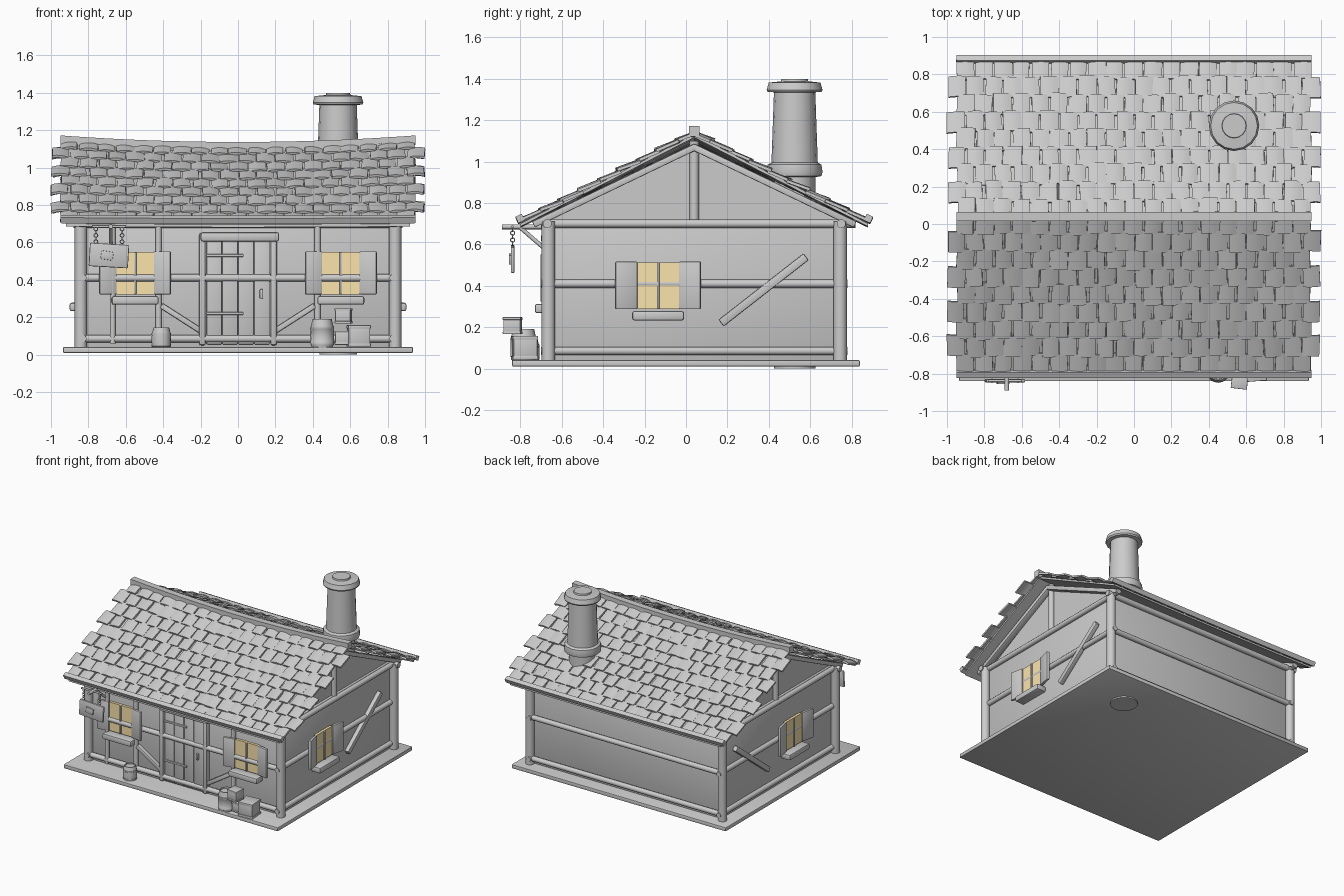
import bpy, bmesh, math, random
from mathutils import Matrix, Vector

if "Cube" in bpy.data.objects:
    bpy.data.objects.remove(bpy.data.objects["Cube"])

random.seed(4)
YC, HALF, EAVE_Z, RISE = 0.04, 0.84, 0.697, 0.403
SLOPE = math.atan2(RISE, HALF)


def finish(name, bm, mat=None, smooth=True, M=None):
    if M:
        bm.transform(M)
    bmesh.ops.recalc_face_normals(bm, faces=bm.faces)
    me = bpy.data.meshes.new(name)
    bm.to_mesh(me)
    bm.free()
    ob = bpy.data.objects.new(name, me)
    bpy.context.collection.objects.link(ob)
    if mat:
        me.materials.append(mat)
    if smooth:
        bpy.ops.object.select_all(action='DESELECT')
        ob.select_set(True)
        bpy.context.view_layer.objects.active = ob
        bpy.ops.object.shade_smooth_by_angle(angle=math.radians(40))
    return ob


def box(name, c, s, rot=(0, 0, 0), M=Matrix(), bevel=0.006, mat=None):
    bm = bmesh.new()
    bmesh.ops.create_cube(bm, size=1, matrix=Matrix.Diagonal((*s, 1)))
    if bevel:
        bmesh.ops.bevel(bm, geom=bm.edges[:], offset=bevel, segments=2, profile=0.5, affect='EDGES')
    R = Matrix.Identity(4)
    for a, ax in zip(rot, 'XYZ'):
        R = Matrix.Rotation(a, 4, ax) @ R
    return finish(name, bm, mat, True, M @ Matrix.Translation(c) @ R)


def beam(name, p, q, r, n=10):
    p, q = Vector(p), Vector(q)
    bm = bmesh.new()
    bmesh.ops.create_cone(bm, cap_ends=True, segments=n, radius1=r, radius2=r, depth=(q - p).length)
    R = (q - p).to_track_quat('Z', 'Y').to_matrix().to_4x4()
    return finish(name, bm, None, True, Matrix.Translation((p + q) / 2) @ R)


def lathe(name, prof, c, n=16):
    bm = bmesh.new()
    rings = [[bm.verts.new((r * math.cos(t * math.tau / n), r * math.sin(t * math.tau / n), z))
              for t in range(n)] for r, z in prof]
    for a, b in zip(rings, rings[1:]):
        for i in range(n):
            bm.faces.new((a[i], a[(i + 1) % n], b[(i + 1) % n], b[i]))
    bm.faces.new(rings[0])
    bm.faces.new(rings[-1])
    return finish(name, bm, None, True, Matrix.Translation(c))


def prism(name, yz, x0, x1):
    bm = bmesh.new()
    f = bm.faces.new([bm.verts.new((x0, y, z)) for y, z in yz])
    g = bmesh.ops.extrude_face_region(bm, geom=[f])
    bmesh.ops.translate(bm, vec=(x1 - x0, 0, 0), verts=[v for v in g['geom'] if isinstance(v, bmesh.types.BMVert)])
    return finish(name, bm, None, False)


def sag(x, h):
    return 0.035 * (x / 0.95) ** 2 * (0.15 + 0.85 * h)


def sagging_bar(name, y, z, size, h, tilt=0.0):
    # long square timber following the roof sag
    bm = bmesh.new()
    R = Matrix.Rotation(tilt, 3, 'X')
    prev, s, n = None, size / 2, 16
    for i in range(n + 1):
        x = -0.95 + 1.9 * i / n
        ring = [bm.verts.new(Vector((x, y, z + sag(x, h))) + R @ Vector((0, a * s, b * s)))
                for a, b in ((-1, -1), (1, -1), (1, 1), (-1, 1))]
        if prev:
            for k in range(4):
                bm.faces.new((prev[k], prev[(k + 1) % 4], ring[(k + 1) % 4], ring[k]))
        if i in (0, n):
            bm.faces.new(ring)
        prev = ring
    finish(name, bm)


glass = bpy.data.materials.new('window_glow')
glass.diffuse_color = (0.97, 0.78, 0.42, 1)
glass.use_nodes = True
glass.node_tree.nodes["Principled BSDF"].inputs["Base Color"].default_value = glass.diffuse_color

# base, walls and gables
box('base_slab', (0, 0, 0.025), (1.87, 1.68, 0.03), bevel=0.004)
box('walls', (0, 0.04, 0.375), (1.64, 1.38, 0.69), bevel=0.01)
prism('gable_wall', [(-0.69, 0.70), (0.77, 0.70), (YC, 1.075)], -0.80, 0.80)

# timber frame
for sx in (-1, 1):
    X = 0.83 * sx
    for y in (-0.665, 0.745):
        beam('corner_post', (sx * 0.84, y, 0.03), (sx * 0.84, y, 0.71), 0.033, 12)
    for z, r in ((0.085, 0.02), (0.41, 0.02), (0.70, 0.02)):
        beam('side_rail', (X, -0.70, z), (X, 0.78 if z < 0.6 else 0.82, z), r)
    box('side_brace', (sx * 0.835, 0.375, 0.38), (0.035, 0.52, 0.04), (math.atan2(0.32, 0.41), 0, 0))
    beam('king_post', (sx * 0.81, YC, 0.70), (sx * 0.81, YC, 1.10), 0.023)
    for sy in (-1, 1):
        box('gable_rafter', (sx * 0.83, YC + sy * 0.385, 0.884), (0.05, 0.87, 0.032), (-sy * SLOPE, 0, 0))
    box('front_brace', (sx * 0.305, -0.665, 0.195), (0.25, 0.03, 0.03), (0, -sx * 0.57, 0))
    beam('window_post', (sx * 0.425, -0.665, 0.06), (sx * 0.425, -0.665, 0.70), 0.018)
for y in (-0.67, 0.75):
    beam('long_rail', (-0.84, y, 0.41), (0.84, y, 0.41), 0.02)
    beam('bottom_rail', (-0.83, y, 0.085), (0.83, y, 0.085), 0.02)
    beam('wall_plate', (-0.88, y, 0.70), (0.88, y, 0.70), 0.022)

# door
for i in range(4):
    box('door_plank', (-0.127 + 0.085 * i, -0.66, 0.335), (0.083, 0.03 + 0.006 * (i % 2), 0.56))
for x in (-0.19, 0.19):
    box('door_jamb', (x, -0.665, 0.35), (0.035, 0.05, 0.60), bevel=0.01)
box('door_lintel', (0.01, -0.67, 0.63), (0.42, 0.06, 0.05), bevel=0.012)
for z in (0.53, 0.22):
    box('door_hinge', (-0.07, -0.682, z), (0.2, 0.012, 0.014), bevel=0.003)
box('door_handle', (0.125, -0.685, 0.325), (0.018, 0.02, 0.05), bevel=0.004)


# windows: built facing -y, then placed by a matrix
def window(M, sw):
    box('window_pane', (0, -0.012, 0), (0.20, 0.02, 0.225), M=M, bevel=0, mat=glass)
    box('window_bar_upright', (0, -0.024, 0), (0.012, 0.012, 0.225), M=M, bevel=0.002)
    for s in (-1, 1):
        box('shutter', (s * (0.1 + sw / 2), -0.03, 0.002), (sw, 0.022, 0.23), (0, 0, s * -0.2), M, 0.006)
    box('window_sill', (0, -0.035, -0.145), (0.25, 0.08, 0.045), M=M, bevel=0.01)


for s in (-1, 1):
    window(Matrix.Translation((s * 0.55, -0.655, 0.435)), 0.092)
    window(Matrix.Translation((s * 0.825, -0.135, 0.40)) @ Matrix.Rotation(s * math.pi / 2, 4, 'Z'), 0.108)

# roof boards and tiles
for sy, side in ((-1, 'front'), (1, 'back')):
    bm = bmesh.new()
    bmesh.ops.create_grid(bm, x_segments=16, y_segments=4, size=1)
    for v in bm.verts:
        h = (v.co.y + 1) / 2
        x = v.co.x * 0.92
        v.co = (x, YC + sy * HALF * (1 - h), EAVE_Z + RISE * h + sag(x, h) - 0.001)
    g = bmesh.ops.extrude_face_region(bm, geom=bm.faces[:])
    bmesh.ops.translate(bm, vec=(0, 0, -0.015), verts=[v for v in g['geom'] if isinstance(v, bmesh.types.BMVert)])
    finish(side + '_roof_boards', bm)

    bm = bmesh.new()
    ROWS = 9
    for k in range(ROWS):
        wide = k % 2
        n = 20 if wide else 19
        for i in range(n):
            x = (i - (n - 1) / 2) * 0.1
            d = (k + 0.5) / ROWS
            h = 1 - d
            w = 0.094 + random.uniform(-0.008, 0.006)
            tile = bmesh.new()
            bmesh.ops.create_cube(tile, size=1, matrix=Matrix.Diagonal((w, 0.118, 0.014, 1)))
            bmesh.ops.subdivide_edges(tile, edges=[e for e in tile.edges if abs(
                e.verts[0].co.x - e.verts[1].co.x) > 0.01], cuts=3)
            for v in tile.verts:
                v.co.z += 0.007 * (1 - (2 * v.co.x / w) ** 2)
            M = (Matrix.Translation((x + random.uniform(-0.005, 0.005),
                                     YC + sy * (HALF * d - 0.010 + random.uniform(-0.006, 0.006)),
                                     EAVE_Z + RISE * h + sag(x, h) + 0.011))
                 @ Matrix.Rotation(-sy * (SLOPE - 0.07 + random.uniform(-0.04, 0.04)), 4, 'X')
                 @ Matrix.Rotation(random.uniform(-0.12, 0.12), 4, 'Y')
                 @ Matrix.Rotation(random.uniform(-0.05, 0.05), 4, 'Z'))
            tile.transform(M)
            tmp = bpy.data.meshes.new('tmp')
            tile.to_mesh(tmp)
            tile.free()
            bm.from_mesh(tmp)
            bpy.data.meshes.remove(tmp)
    finish(side + '_roof_tiles', bm)
    sagging_bar(side + '_eave_beam', YC + sy * 0.842, 0.720, 0.034, 0, -sy * SLOPE)
sagging_bar('ridge_beam', YC, 1.112, 0.05, 1)

# chimney
lathe('chimney', [(0.10, 0.0), (0.10, 0.925), (0.13, 0.93), (0.135, 0.95), (0.13, 0.985), (0.112, 0.995),
                  (0.10, 1.335), (0.13, 1.337), (0.135, 1.347), (0.125, 1.382), (0.066, 1.388), (0.064, 1.40)],
      (0.535, 0.525, 0))


# barrels and crates
def barrel(x, y, z, r, h):
    lathe('barrel', [(r * .8, 0), (r * .94, h * .22), (r * .99, h * .23), (r, h * .3), (r * .98, h * .31), (r, h * .5),
                     (r * .98, h * .69), (r, h * .7), (r * .99, h * .77), (r * .94, h * .78), (r * .8, h),
                     (r * .7, h), (r * .68, h * .95)], (x, y, z))


barrel(-0.41, -0.76, 0.015, 0.052, 0.13)
barrel(0.45, -0.785, 0.015, 0.064, 0.175)


def crate(c, s, a):
    box('crate', c, (s, s, s), (0, 0, a), bevel=0.004)
    M = Matrix.Translation(c) @ Matrix.Rotation(a, 4, 'Z')
    for z in (-1, 1):
        box('crate_band', (0, 0, z * s * 0.42), (s * 1.06, s * 1.06, s * 0.16), M=M, bevel=0.003)


crate((0.645, -0.78, 0.10), 0.115, 0.08)
crate((0.56, -0.785, 0.09), 0.075, -0.1)
crate((0.565, -0.838, 0.207), 0.082, -0.12)

# hanging sign
beam('sign_post', (-0.67, -0.675, 0.06), (-0.67, -0.675, 0.70), 0.016)
beam('sign_arm', (-0.68, -0.66, 0.685), (-0.68, -0.89, 0.685), 0.012)
beam('sign_arm_brace', (-0.68, -0.69, 0.585), (-0.68, -0.80, 0.68), 0.01)
beam('sign_crossbar', (-0.78, -0.838, 0.685), (-0.60, -0.838, 0.685), 0.007)
tilt = 0.06
box('sign_board', (-0.69, -0.838, 0.53), (0.21, 0.018, 0.125), (0, tilt, 0))
box('sign_plate', (-0.70, -0.850, 0.53), (0.065, 0.012, 0.045), (0, tilt + 0.1, 0), bevel=0.003)
for x in (-0.76, -0.62):
    for i in range(5):
        bpy.ops.mesh.primitive_torus_add(major_segments=10, minor_segments=5, major_radius=0.010, minor_radius=0.003,
                                         location=(x, -0.838, 0.672 - 0.017 * i), rotation=(math.pi / 2, 0, (i % 2) * math.pi / 2))
        bpy.context.object.name = 'chain_link'
